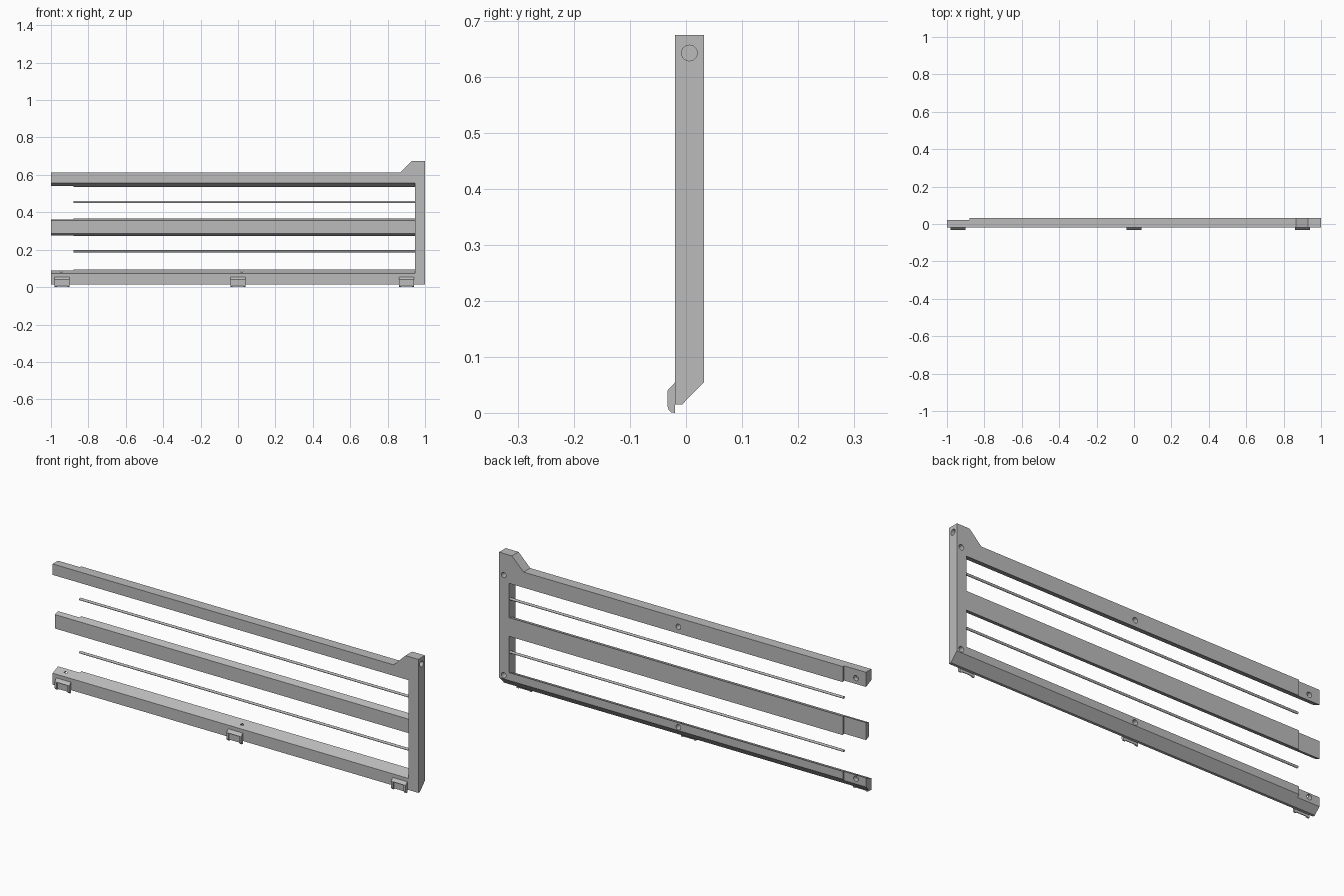
import bpy, bmesh
from mathutils import Matrix, Vector

if "Cube" in bpy.data.objects:
    bpy.data.objects.remove(bpy.data.objects["Cube"])

grey = bpy.data.materials.new("plain grey")
grey.use_nodes = True
grey.diffuse_color = (0.5, 0.5, 0.5, 1)
grey.node_tree.nodes["Principled BSDF"].inputs["Base Color"].default_value = (0.5, 0.5, 0.5, 1)

FRONT, BACK = -0.02, 0.032     # frame depth
POST_IN, POST_OUT = 0.947, 1.0
LAP_X, LAP_Y = -0.88, 0.022    # half-lap at the open end


def finish(name, bm):
    bmesh.ops.recalc_face_normals(bm, faces=bm.faces)
    mesh = bpy.data.meshes.new(name)
    bm.to_mesh(mesh)
    bm.free()
    obj = bpy.data.objects.new(name, mesh)
    bpy.context.collection.objects.link(obj)
    mesh.materials.append(grey)
    return obj


def extrude(name, points, offset):
    """Solid swept from a flat outline of 3D points."""
    bm = bmesh.new()
    face = bm.faces.new([bm.verts.new(p) for p in points])
    moved = bmesh.ops.extrude_face_region(bm, geom=[face], use_keep_orig=True)["geom"]
    verts = [v for v in moved if isinstance(v, bmesh.types.BMVert)]
    bmesh.ops.translate(bm, verts=verts, vec=Vector(offset))
    return finish(name, bm)


def along_x(name, yz, x0, x1):
    return extrude(name, [(x0, y, z) for y, z in yz], (x1 - x0, 0, 0))


def cylinder(name, center, radius, length, axis, sides=24):
    bm = bmesh.new()
    bmesh.ops.create_cone(bm, cap_ends=True, segments=sides, radius1=radius,
                          radius2=radius, depth=length)
    turn = Matrix.Rotation(1.5707963, 4, "Y" if axis == "x" else "X")
    bmesh.ops.transform(bm, matrix=Matrix.Translation(center) @ turn, verts=bm.verts)
    return finish(name, bm)


def cut(obj, cutters):
    for c in cutters:
        mod = obj.modifiers.new("cut", "BOOLEAN")
        mod.operation, mod.solver, mod.object = "DIFFERENCE", "EXACT", c
    bpy.context.view_layer.update()
    graph = bpy.context.evaluated_depsgraph_get()
    mesh = bpy.data.meshes.new_from_object(obj.evaluated_get(graph))
    obj.modifiers.clear()
    obj.data = mesh
    for c in cutters:
        bpy.data.objects.remove(c)


def back_hole(x, z):
    """Blind screw hole opening at the back."""
    return cylinder("hole_cutter", (x, 0.025, z), 0.013, 0.05, "y")


def lap_cutter(z0, z1):
    return along_x("lap_cutter", [(LAP_Y, z0), (0.1, z0), (0.1, z1), (LAP_Y, z1)], -1.1, LAP_X)


# Rails with sloping weathered edges
top_rail = along_x("top_rail", [(FRONT, 0.558), (BACK, 0.535), (BACK, 0.612),
                                (FRONT, 0.612)], -1, POST_IN)
cut(top_rail, [lap_cutter(0.5, 0.7), back_hole(-0.945, 0.568), back_hole(0.02, 0.568)])

middle_rail = along_x("middle_rail", [(-0.002, 0.286), (BACK, 0.273), (BACK, 0.366),
                                      (-0.002, 0.355)], -1, POST_IN)
cut(middle_rail, [lap_cutter(0.2, 0.4)])

bottom_rail = along_x("bottom_rail", [(FRONT, 0.015), (-0.007, 0.015), (BACK, 0.055),
                                      (BACK, 0.094), (FRONT, 0.072)], -1, POST_IN)
cut(bottom_rail, [lap_cutter(-0.1, 0.2), back_hole(-0.945, 0.071), back_hole(0.02, 0.071)])

# End post with a gusset onto the top rail
post = along_x("end_post", [(FRONT, 0.015), (-0.007, 0.015), (BACK, 0.055),
                            (BACK, 0.675), (FRONT, 0.675)], POST_IN, POST_OUT)
cut(post, [back_hole(0.975, 0.568), back_hole(0.975, 0.073),
           cylinder("side_cutter", (1.0, 0.006, 0.643), 0.014, 0.05, "x")])
extrude("post_gusset", [(0.866, FRONT, 0.612), (POST_IN, FRONT, 0.612),
                        (POST_IN, FRONT, 0.675), (0.93, FRONT, 0.675)],
        (0, BACK - FRONT, 0))

# Thin rods between the rails
for name, z in (("upper_rod", 0.455), ("lower_rod", 0.192)):
    rod = cylinder(name, ((LAP_X + POST_IN) / 2, 0.022, z), 0.006, POST_IN - LAP_X, "x", 16)
    for p in rod.data.polygons:
        p.use_smooth = len(p.vertices) == 4
    rod.data.set_sharp_from_angle(angle=0.7)

# Clips on the front of the bottom rail: two cheeks, a sloping cap and a recessed panel
cheek = [(FRONT, 0.054), (-0.033, 0.04), (-0.033, 0.012), (-0.031, 0.005),
         (-0.027, 0.001), (FRONT, 0.0)]
cap = [(FRONT, 0.054), (-0.033, 0.04), (FRONT, 0.04)]
panel = [(FRONT, 0.045), (-0.027, 0.045), (-0.027, 0.006), (FRONT, 0.003)]
for name, x in (("right", -0.94), ("center", 0.0), ("left", 0.9)):
    for side in (-1, 1):
        a, b = sorted((x + side * 0.04, x + side * 0.029))
        along_x(f"{name}_clip_cheek", cheek, a, b)
    along_x(f"{name}_clip_cap", cap, x - 0.029, x + 0.029)
    along_x(f"{name}_clip_panel", panel, x - 0.029, x + 0.029)
